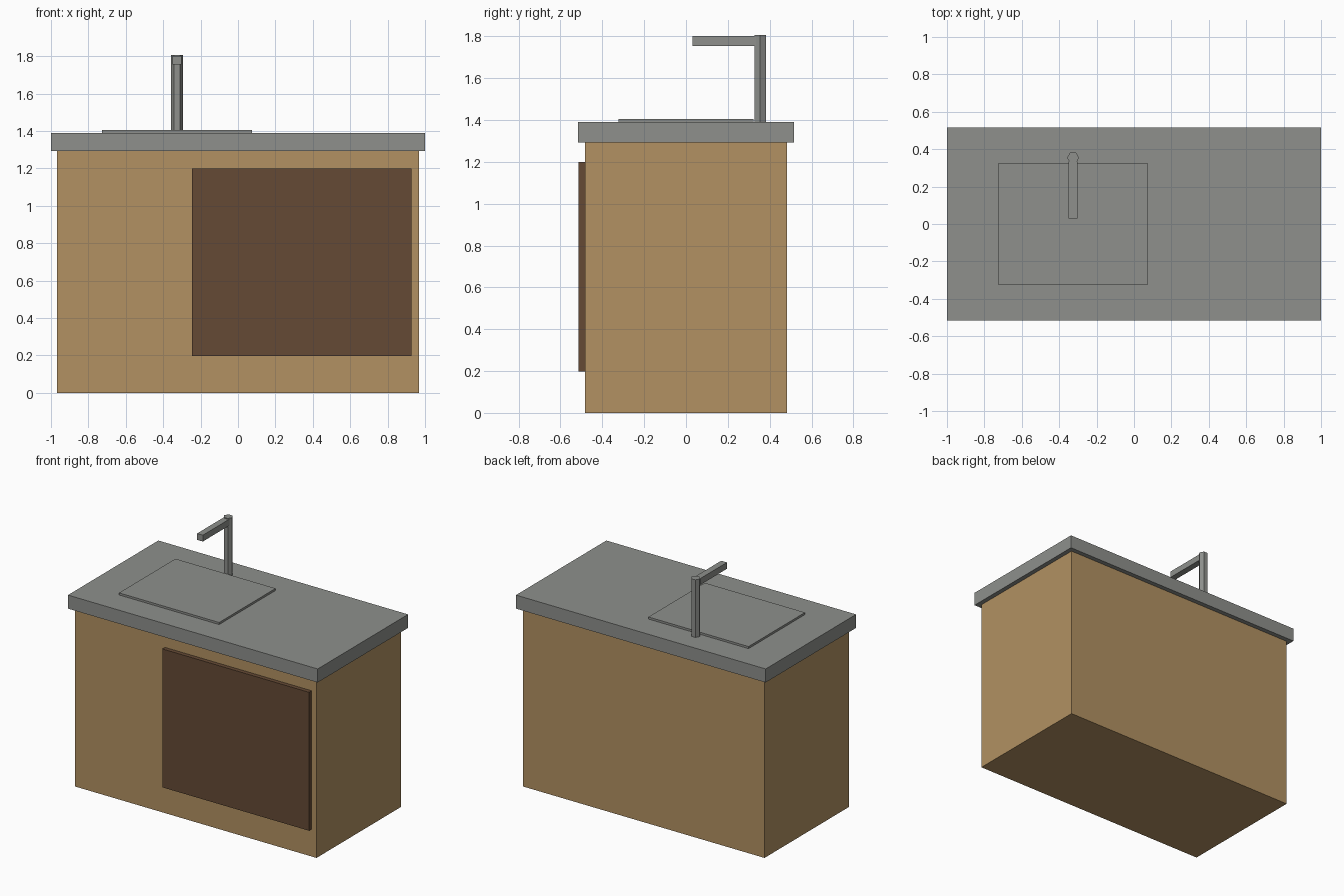
import bpy, bmesh, math
from mathutils import Matrix

if "Cube" in bpy.data.objects:
    bpy.data.objects.remove(bpy.data.objects["Cube"])


def material(name, r, g, b):
    lin = lambda c: ((c / 255 + 0.055) / 1.055) ** 2.4
    m = bpy.data.materials.new(name)
    m.diffuse_color = (lin(r), lin(g), lin(b), 1)
    m.use_nodes = True
    m.node_tree.nodes["Principled BSDF"].inputs["Base Color"].default_value = m.diffuse_color
    return m


wood = material("light wood", 178, 145, 98)
dark_wood = material("dark wood", 101, 74, 53)
grey = material("grey stone", 142, 144, 140)
slate = material("dark slate", 78, 87, 96)


def finish(name, bm, mat):
    mesh = bpy.data.meshes.new(name)
    bm.to_mesh(mesh)
    bm.free()
    mesh.materials.append(mat)
    bpy.context.collection.objects.link(bpy.data.objects.new(name, mesh))


def box(name, x, y, z, mat):
    bm = bmesh.new()
    spans = (x, y, z)
    centre = [(a + b) / 2 for a, b in spans]
    size = [b - a for a, b in spans]
    bmesh.ops.create_cube(bm, size=1, matrix=Matrix.Translation(centre) @ Matrix.Diagonal((*size, 1)))
    finish(name, bm, mat)


# Cabinet body, single door and overhanging worktop
box("cabinet", (-0.967, 0.967), (-0.483, 0.483), (0, 1.292), wood)
box("door", (-0.247, 0.928), (-0.513, -0.483), (0.198, 1.2), dark_wood)
box("worktop", (-1, 1), (-0.517, 0.517), (1.292, 1.39), grey)

# Sink plate with the dark basin lying just beneath its surface
box("sink_plate", (-0.727, 0.075), (-0.323, 0.323), (1.39, 1.405), grey)
box("basin", (-0.677, 0.025), (-0.273, 0.273), (1.391, 1.4045), slate)

# Tap: six-sided post and square spout
bm = bmesh.new()
bmesh.ops.create_cone(bm, cap_ends=True, segments=6, radius1=0.032, radius2=0.032, depth=0.417,
                      matrix=Matrix.Translation((-0.326, 0.354, 1.5985)) @ Matrix.Rotation(math.pi / 2, 4, 'Z'))
# keep two corners on the x axis
if max(v.co.x for v in bm.verts) < -0.326 + 0.031:
    bmesh.ops.rotate(bm, verts=bm.verts, cent=(-0.326, 0.354, 0), matrix=Matrix.Rotation(math.pi / 6, 3, 'Z'))
finish("tap_post", bm, grey)
box("tap_spout", (-0.349, -0.303), (0.03, 0.335), (1.755, 1.801), grey)
